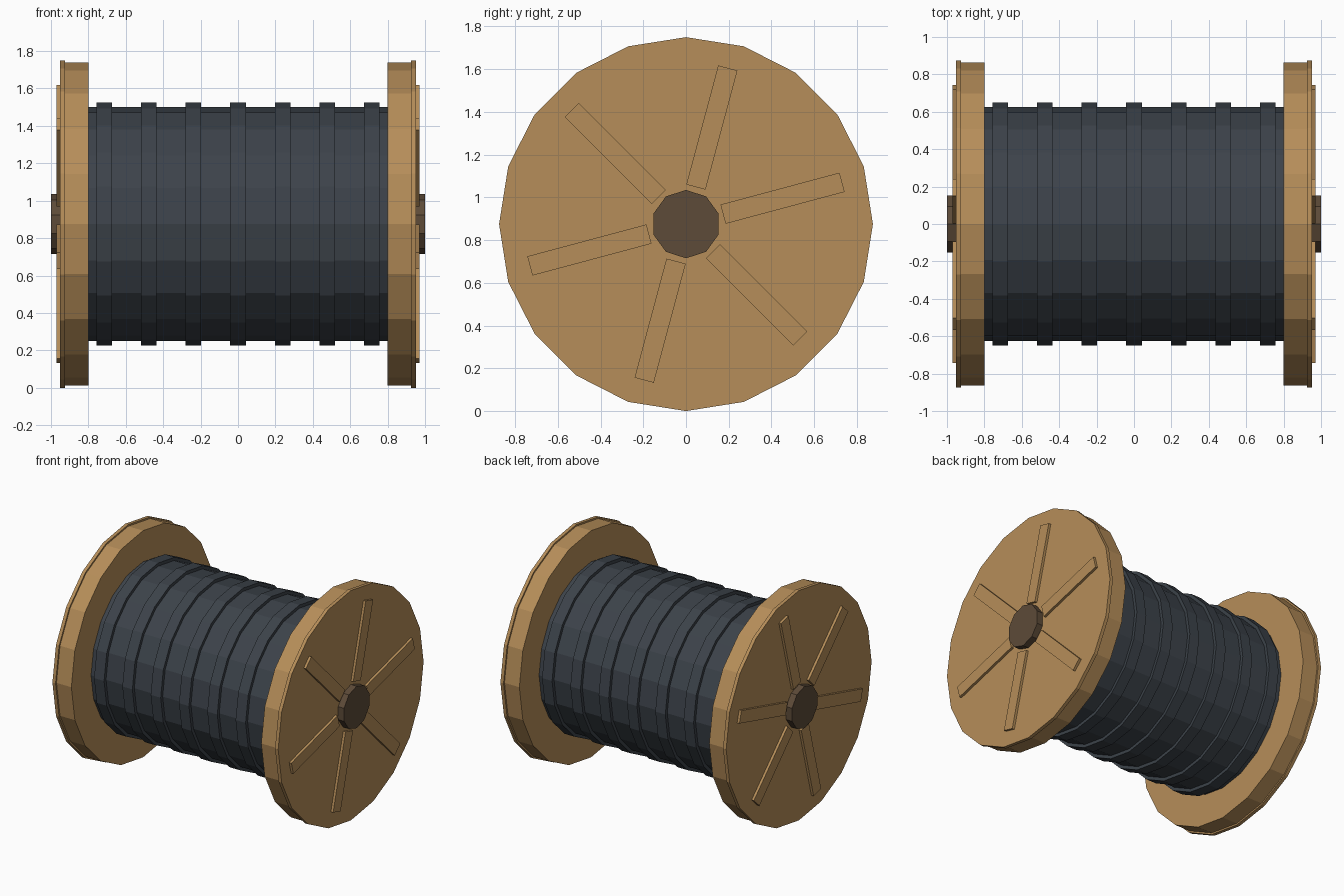
import bpy
import math
from mathutils import Matrix

if "Cube" in bpy.data.objects:
    bpy.data.objects.remove(bpy.data.objects["Cube"], do_unlink=True)

AXLE_Z = 0.875


def material(name, color):
    mat = bpy.data.materials.new(name)
    mat.use_nodes = True
    rgba = (*color, 1.0)
    mat.diffuse_color = rgba
    mat.node_tree.nodes["Principled BSDF"].inputs["Base Color"].default_value = rgba
    return mat


wood = material("tan wood", (0.47, 0.27, 0.10))
dark_wood = material("dark brown hub", (0.11, 0.07, 0.04))
cable = material("slate cable", (0.045, 0.055, 0.068))


def finish(name, mat):
    obj = bpy.context.object
    obj.name = name
    obj.data.name = name
    obj.data.materials.append(mat)
    return obj


def disc(name, x_min, x_max, radius, sides, mat, turn=0.0):
    """Faceted cylinder lying along x on the axle line."""
    bpy.ops.mesh.primitive_cylinder_add(vertices=sides, radius=radius, depth=x_max - x_min)
    obj = finish(name, mat)
    obj.data.transform(Matrix.Rotation(math.pi / 2, 4, "Y"))
    obj.data.transform(Matrix.Rotation(turn, 4, "X"))
    obj.location = ((x_min + x_max) / 2, 0, AXLE_Z)
    return obj


def spoke(name, side, angle):
    """Thin radial batten on the outer face of a flange."""
    bpy.ops.mesh.primitive_cube_add(size=1)
    obj = finish(name, wood)
    obj.data.transform(Matrix.Diagonal((0.04, 0.577, 0.093, 1)))
    obj.data.transform(Matrix.Translation((0, 0.468, 0)))
    obj.data.transform(Matrix.Rotation(angle, 4, "X"))
    obj.location = (side * 0.95, 0, AXLE_Z)


# Wound cable drum with raised bands
disc("cable_drum", -0.81, 0.81, 0.626, 20, cable)
for i in range(-3, 4):
    x = i * 0.2385
    disc(f"cable_band_{i + 4}", x - 0.042, x + 0.042, 0.65, 20, cable)

# End flanges with lip, battens and hub
for side, label in ((1, "left"), (-1, "right")):
    def end_disc(name, inner, outer, *args):
        low, high = sorted((side * inner, side * outer))
        return disc(f"{label}_{name}", low, high, *args)

    end_disc("flange", 0.80, 0.94, 0.863, 20, wood)
    end_disc("flange_lip", 0.925, 0.951, 0.875, 20, wood)
    end_disc("hub", 0.90, 1.0, 0.16, 10, dark_wood, math.pi / 2)
    for k in range(6):
        spoke(f"{label}_batten_{k + 1}", side, math.radians(15 + 60 * k))
